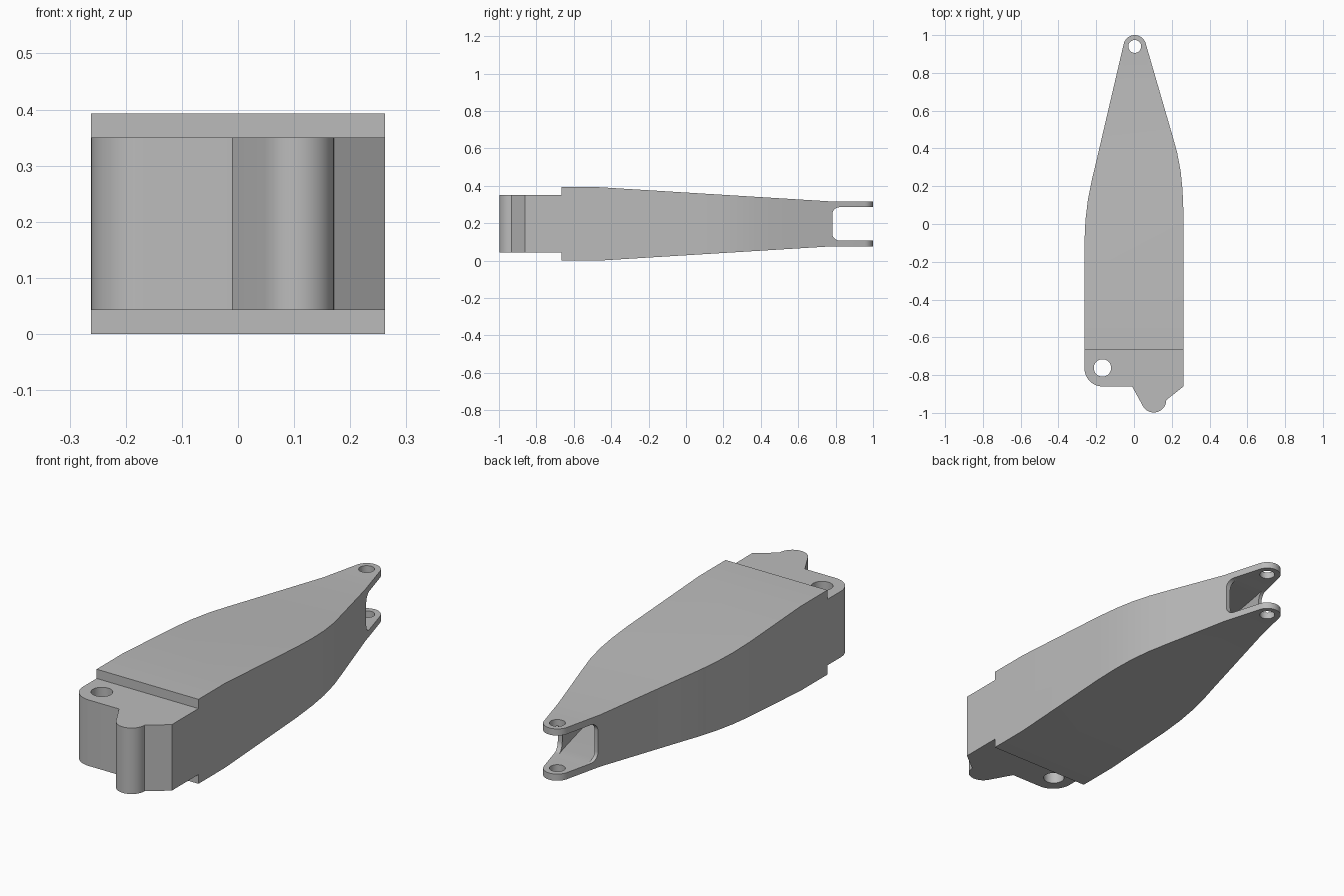
import bpy, bmesh
from math import cos, sin, radians
from mathutils import Vector

cube = bpy.data.objects.get("Cube")
if cube:
    bpy.data.objects.remove(cube, do_unlink=True)

grey = bpy.data.materials.new("plain_grey")
grey.use_nodes = True
color = (0.5, 0.5, 0.5, 1)
grey.diffuse_color = color
grey.node_tree.nodes["Principled BSDF"].inputs["Base Color"].default_value = color


def arc(cx, cy, r, start, end, steps=12):
    angles = [radians(start + (end - start) * i / steps) for i in range(steps + 1)]
    return [(cx + r * cos(a), cy + r * sin(a)) for a in angles]


def prism(name, points, low, high, axis="z"):
    """Extrude a closed outline along z, or along x for (y, z) outlines."""
    place = (lambda p, h: (p[0], p[1], h)) if axis == "z" else (lambda p, h: (h, p[0], p[1]))
    bm = bmesh.new()
    face = bm.faces.new([bm.verts.new(place(p, low)) for p in points])
    new = bmesh.ops.extrude_face_region(bm, geom=[face])["geom"]
    shift = Vector(place((0, 0), high - low))
    bmesh.ops.translate(bm, vec=shift, verts=[v for v in new if isinstance(v, bmesh.types.BMVert)])
    bmesh.ops.recalc_face_normals(bm, faces=bm.faces)
    mesh = bpy.data.meshes.new(name)
    bm.to_mesh(mesh)
    bm.free()
    mesh.materials.append(grey)
    obj = bpy.data.objects.new(name, mesh)
    bpy.context.collection.objects.link(obj)
    return obj


def combine(target, tool, operation):
    mod = target.modifiers.new("cut", "BOOLEAN")
    mod.object, mod.operation, mod.solver = tool, operation, "EXACT"
    tool.hide_render = True
    bpy.context.view_layer.objects.active = target
    bpy.ops.object.modifier_apply(modifier=mod.name)
    bpy.data.objects.remove(tool, do_unlink=True)


# Plan outline: tapering sides, rounded tip, stepped front with a rounded nose
right_side = [(0.262, -0.86), (0.262, 0.06), (0.257, 0.18), (0.247, 0.28),
              (0.228, 0.38), (0.2, 0.48)]
left_side = [(-0.2, 0.33), (-0.224, 0.23), (-0.244, 0.13), (-0.257, 0.02), (-0.262, -0.09)]
tip = arc(0.004, 0.94, 0.06, 15, 167, 20)
corner = arc(-0.167, -0.765, 0.095, 180, 270)
nose = arc(0.105, -0.932, 0.066, 210, 360, 16)
plan = right_side + tip + left_side + corner + [(-0.01, -0.86)] + nose
body = prism("hollow_arm", plan, -0.1, 0.5)

# Side outline: thick middle, thinner front block and tapered back
upper = [(-1.1, 0.35), (-0.665, 0.35), (-0.665, 0.393), (-0.47, 0.393), (0.77, 0.317), (1.1, 0.317)]
mid = 0.1965
lower = [(y, 2 * mid - z) for y, z in reversed(upper)]
combine(body, prism("side_profile", upper + lower, -1, 1, "x"), "INTERSECT")

# Inner cavity, leaving thin walls open to the fork
wall = 0.022
inner = [(0.24, -0.6)] + [(x - wall, y) for x, y in right_side[1:]] + [(0.04, 0.95), (-0.04, 0.95)]
inner += [(x + wall, y) for x, y in left_side] + [(-0.24, -0.6)]
cavity = prism("cavity", inner, -0.1, 0.5)
roof = [(-0.8, 0.36), (-0.47, 0.36), (0.77, 0.286), (1.2, 0.286)]
floor = [(y, 2 * mid - z) for y, z in reversed(roof)]
combine(cavity, prism("cavity_profile", roof + floor, -1, 1, "x"), "INTERSECT")
combine(body, cavity, "DIFFERENCE")

# Fork slot with rounded corners
r, half = 0.04, 0.0895
slot = arc(0.782 + r, mid + half - r, r, 90, 180, 8) + arc(0.782 + r, mid - half + r, r, 180, 270, 8)
slot += [(1.2, mid - half), (1.2, mid + half)]
combine(body, prism("fork_slot", slot, -1, 1, "x"), "DIFFERENCE")

# Pin holes through the fork and the front block
for x, y, radius in [(0.004, 0.94, 0.034), (-0.167, -0.762, 0.046)]:
    hole = prism("pin_hole", arc(x, y, radius, 0, 348.75, 31), -0.2, 0.6)
    combine(body, hole, "DIFFERENCE")

bpy.ops.object.select_all(action="DESELECT")
body.select_set(True)
bpy.context.view_layer.objects.active = body
bpy.ops.object.shade_smooth_by_angle(angle=radians(25))
